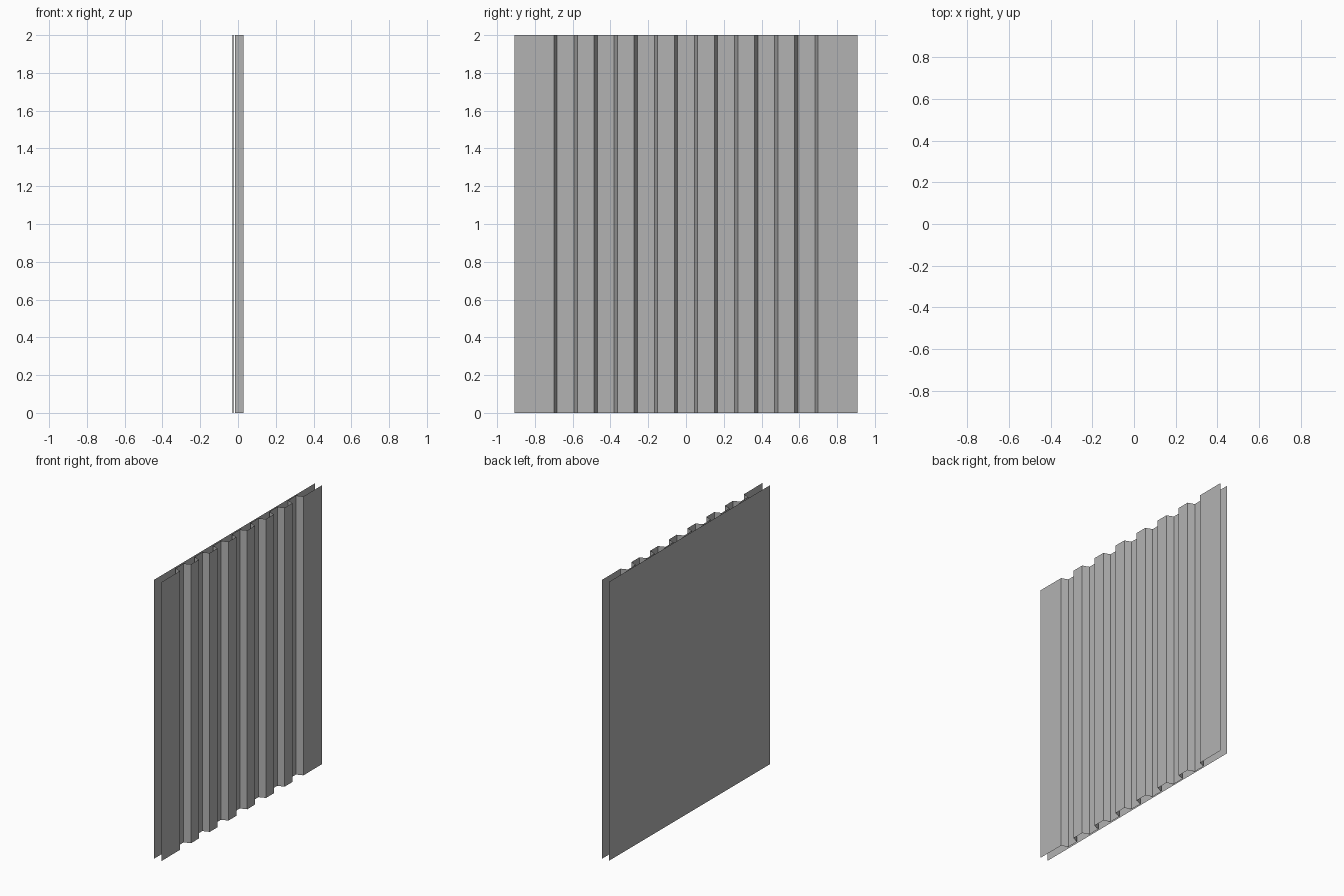
import bpy

if "Cube" in bpy.data.objects:
    bpy.data.objects.remove(bpy.data.objects["Cube"])

HEIGHT = 2.0
HALF_W = 0.908      # half width along y
OUT_X, IN_X = 0.03, -0.017
PITCH = 0.1062      # spacing of the slanted steps
STEP = 0.017        # width of one slanted step
STEPS = 14

grey = bpy.data.materials.new("dark_grey")
grey.diffuse_color = (0.45, 0.45, 0.45, 1)
grey.use_nodes = True
grey.node_tree.nodes["Principled BSDF"].inputs["Base Color"].default_value = grey.diffuse_color


def sheet(name, profile):
    """Extrude an open (x, y) profile straight up into a thin sheet."""
    n = len(profile)
    verts = [(x, y, z) for z in (0, HEIGHT) for x, y in profile]
    faces = [(i, i + 1, n + i + 1, n + i) for i in range(n - 1)]
    mesh = bpy.data.meshes.new(name)
    mesh.from_pydata(verts, [], faces)
    mesh.materials.append(grey)
    obj = bpy.data.objects.new(name, mesh)
    bpy.context.collection.objects.link(obj)
    return obj


# Corrugated front sheet: wide outer margins with alternating ribs between
profile = [(OUT_X, -HALF_W)]
levels = (OUT_X, IN_X)
for i in range(STEPS):
    y = (i - (STEPS - 1) / 2) * PITCH
    profile.append((levels[i % 2], y - STEP / 2))
    profile.append((levels[(i + 1) % 2], y + STEP / 2))
profile.append((OUT_X, HALF_W))
sheet("corrugated_sheet", profile)

# Flat backing sheet, facing -x and very slightly skewed
sheet("flat_backing", [(-0.025, HALF_W), (-0.03, -HALF_W)])
